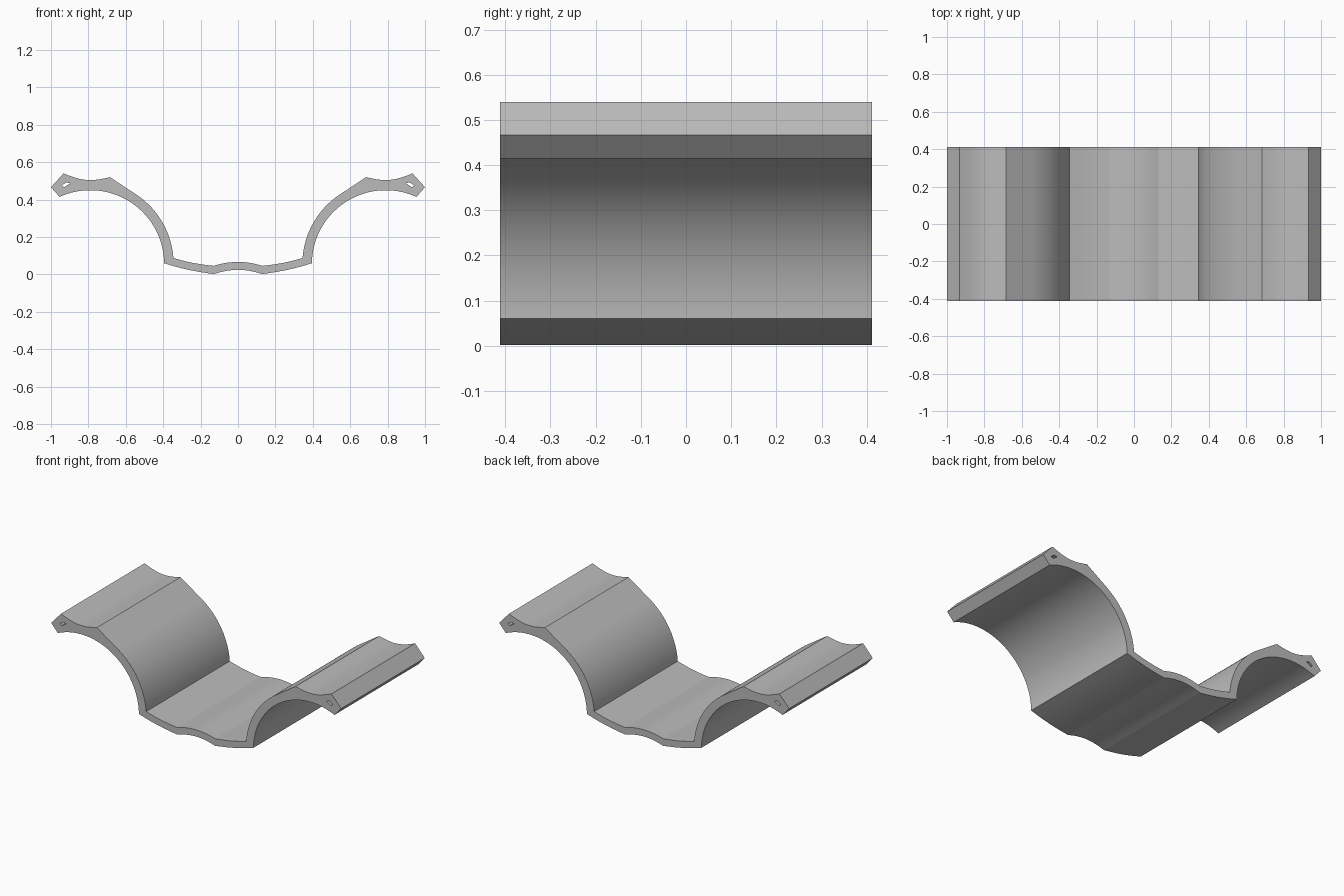
import bpy
import bmesh
from math import cos, sin, pi, radians
from mathutils import Vector

if "Cube" in bpy.data.objects:
    bpy.data.objects.remove(bpy.data.objects["Cube"], do_unlink=True)

HALF_DEPTH = 0.412
CENTRE = (0.79, 0.055)  # shared centre of the side arches


def arc(radius, start, end, steps):
    """Points on a side arch, angles in degrees."""
    angles = [radians(start + (end - start) * i / steps) for i in range(steps + 1)]
    return [(CENTRE[0] + radius * cos(a), CENTRE[1] + radius * sin(a)) for a in angles]


def bow(a, b, sag, steps):
    """Shallow curve from a to b, bowed vertically by sag, without its last point."""
    pts = []
    for i in range(steps):
        t = i / steps
        p = Vector(a).lerp(Vector(b), t)
        pts.append((p.x, p.y + sag * sin(pi * t)))
    return pts


def mirrored(points):
    return [(-x, z) for x, z in reversed(points)]


# Right-hand half of the section: top skin, flared lip, underside
half = bow((0, 0.067), (0.13, 0.046), 0.005, 6)
half += bow((0.13, 0.046), (0.347, 0.088), -0.006, 6)
half += arc(0.446, 175.8, 123.5, 24)
half += bow((0.685, 0.52), (0.933, 0.54), -0.025, 12)
half += [(0.933, 0.54), (1.0, 0.466)]
half += arc(0.395, 65.5, 179.3, 40)
half += bow((0.39, 0.057), (0.13, 0.002), -0.006, 6)[1:]
half += bow((0.13, 0.002), (0, 0.025), 0.005, 6)
half.append((0, 0.025))
outline = half + mirrored(half)[1:-1]

# Narrow slot running the length of each lip
slot = [(0.898, 0.487), (0.918, 0.492), (0.942, 0.475), (0.93, 0.466)]

# Extruded section
curve = bpy.data.curves.new("bracket_section", "CURVE")
curve.dimensions = "2D"
curve.fill_mode = "BOTH"
curve.extrude = HALF_DEPTH
for loop in (outline, slot, mirrored(slot)):
    spline = curve.splines.new("POLY")
    spline.points.add(len(loop) - 1)
    for point, (x, z) in zip(spline.points, loop):
        point.co = (x, z, 0, 1)
    spline.use_cyclic_u = True

bracket = bpy.data.objects.new("curved_bracket", curve)
bpy.context.collection.objects.link(bracket)
bracket.rotation_euler.x = pi / 2
bpy.ops.object.select_all(action="DESELECT")
bracket.select_set(True)
bpy.context.view_layer.objects.active = bracket
bpy.ops.object.convert(target="MESH")
bracket = bpy.context.object
bpy.ops.object.transform_apply(location=False, rotation=True, scale=False)

# Weld caps to the walls and shade
bm = bmesh.new()
bm.from_mesh(bracket.data)
bmesh.ops.remove_doubles(bm, verts=bm.verts, dist=0.0002)
bmesh.ops.recalc_face_normals(bm, faces=bm.faces)
bm.to_mesh(bracket.data)
bm.free()
bpy.ops.object.shade_smooth_by_angle(angle=radians(20))

# Plain grey finish
grey = bpy.data.materials.new("plain_grey")
grey.use_nodes = True
colour = (0.5, 0.5, 0.5, 1)
grey.diffuse_color = colour
grey.node_tree.nodes["Principled BSDF"].inputs["Base Color"].default_value = colour
bracket.data.materials.clear()
bracket.data.materials.append(grey)
